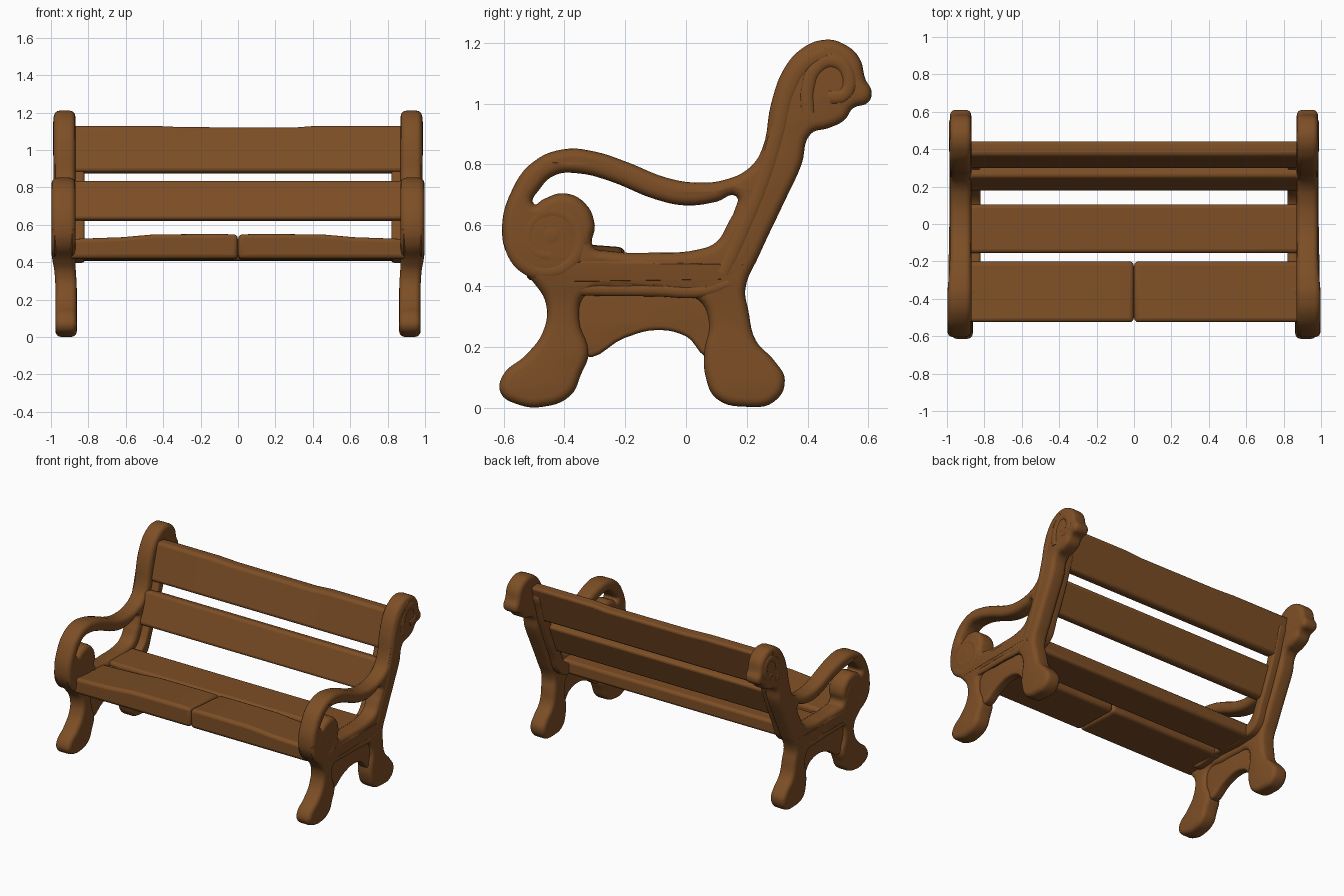
import bpy, bmesh, math

if "Cube" in bpy.data.objects:
    bpy.data.objects.remove(bpy.data.objects["Cube"])

wood = bpy.data.materials.new("brown_wood")
wood.diffuse_color = (0.205, 0.077, 0.019, 1)
wood.use_nodes = True
wood.node_tree.nodes["Principled BSDF"].inputs["Base Color"].default_value = wood.diffuse_color


def finish(ob, name, mirror=True, angle=40):
    """Name, colour, shade and mirror a part across x = 0."""
    ob.name = ob.data.name = name
    ob.data.materials.clear()
    ob.data.materials.append(wood)
    bpy.ops.object.select_all(action='DESELECT')
    ob.select_set(True)
    bpy.context.view_layer.objects.active = ob
    if mirror:
        ob.modifiers.new("Mirror", 'MIRROR')
    bpy.ops.object.shade_smooth_by_angle(angle=math.radians(angle))


def curve_part(name, loops, x, bevel, half=None, closed=True, shape=None):
    """Side-view (y, z) loops: a filled rounded plate, or a tube if half is None."""
    cu = bpy.data.curves.new(name, 'CURVE')
    cu.dimensions = '3D' if half is None else '2D'
    cu.resolution_u = 5
    cu.bevel_depth, cu.bevel_resolution = bevel, 3
    if half is None:
        cu.use_fill_caps = True
    else:
        cu.fill_mode = 'BOTH'
        cu.extrude, cu.offset = half - bevel, -bevel
    for pts in loops:
        sp = cu.splines.new('BEZIER')
        sp.bezier_points.add(len(pts) - 1)
        for bp, (y, z) in zip(sp.bezier_points, pts):
            bp.co = (y, z, 0)
            bp.handle_left_type = bp.handle_right_type = 'AUTO'
        sp.use_cyclic_u = closed
    ob = bpy.data.objects.new(name, cu)
    bpy.context.collection.objects.link(ob)
    bpy.ops.object.select_all(action='DESELECT')
    ob.select_set(True)
    bpy.context.view_layer.objects.active = ob
    bpy.ops.object.convert(target='MESH')
    ob = bpy.context.view_layer.objects.active
    bm = bmesh.new()
    bm.from_mesh(ob.data)
    bmesh.ops.remove_doubles(bm, verts=bm.verts, dist=0.0005)
    for v in bm.verts:
        y, z, d = v.co
        v.co = (x + (shape(y, z, d) if shape else d), y, z)
    bmesh.ops.recalc_face_normals(bm, faces=bm.faces)
    bm.to_mesh(ob.data)
    bm.free()
    finish(ob, name)


def slat(name, section, xs, lift=None, bevel=0.02, mirror=False):
    """Board lofted along x from a four-point (y, z) section."""
    bm = bmesh.new()
    rings = []
    for i, x in enumerate(xs):
        rings.append([bm.verts.new((x, y, z + (lift[i] if lift and k > 1 else 0)))
                      for k, (y, z) in enumerate(section)])
    for a, b in zip(rings, rings[1:]):
        for k in range(4):
            bm.faces.new((a[k], a[(k + 1) % 4], b[(k + 1) % 4], b[k]))
    bm.faces.new(rings[0])
    bm.faces.new(rings[-1])
    bmesh.ops.recalc_face_normals(bm, faces=bm.faces)
    me = bpy.data.meshes.new(name)
    bm.to_mesh(me)
    bm.free()
    ob = bpy.data.objects.new(name, me)
    bpy.context.collection.objects.link(ob)
    b = ob.modifiers.new("Bevel", 'BEVEL')
    b.width, b.segments, b.limit_method = bevel, 3, 'ANGLE'
    finish(ob, name, mirror)


# Side frame: legs, seat rail, back post and looping arm
outline = [
    (.2, .003), (.29, .02), (.325, .09), (.29, .155), (.23, .22), (.205, .32),
    (.195, .39), (.24, .5), (.32, .67), (.38, .8), (.41, .9), (.47, .92),
    (.52, .945), (.55, .985), (.6, 1.005), (.61, 1.04), (.59, 1.08), (.57, 1.15),
    (.52, 1.195), (.46, 1.21), (.38, 1.18), (.32, 1.11), (.28, 1.0), (.25, .85),
    (.21, .79), (.13, .75), (.04, .74), (-.06, .755), (-.2, .81), (-.3, .842),
    (-.4, .85), (-.5, .81), (-.57, .72), (-.605, .58), (-.58, .49), (-.5, .41),
    (-.46, .34), (-.47, .25), (-.53, .17), (-.6, .11), (-.61, .05), (-.55, .01),
    (-.47, .003), (-.38, .04), (-.345, .11), (-.32, .18), (-.35, .29), (-.33, .37),
    (-.2, .375), (-.05, .37), (.04, .355), (.075, .28), (.06, .185), (.065, .1),
    (.1, .03)]
arm_hole = [
    (.165, .695), (.1, .677), (0, .665), (-.1, .685), (-.25, .745), (-.35, .77),
    (-.43, .765), (-.48, .72), (-.5, .67), (-.47, .685), (-.4, .705), (-.33, .67),
    (-.3, .6), (-.305, .53), (-.25, .515), (-.1, .51), (.04, .52), (.1, .545),
    (.14, .61), (.16, .65)]


def ease(v, a, b):
    t = min(1, max(0, (v - a) / (b - a)))
    return t * t * (3 - 2 * t)


def frame_shape(y, z, d):
    arm = ease(-y, .15, .4) * ease(z, .34, .46)
    low = 1 - ease(z, .25, .42)
    return d * (1 + .12 * arm) + .006 * arm - .008 * low


curve_part("side_frame", [outline, arm_hole], .927, .03, .057, shape=frame_shape)

# Thin web between the legs
web = [(-.4, .3), (-.34, .17), (-.2, .23), (-.1, .255), (0, .235), (.08, .17),
       (.12, .3), (.08, .4), (-.15, .41), (-.38, .4)]
curve_part("leg_web", [web], .92, .015, .034)

# Inner bracket that carries the slats
bracket = [(-.44, .43), (-.2, .415), (.05, .405), (.17, .43), (.25, .58), (.33, .76),
           (.40, .96), (.42, 1.08), (.385, 1.09), (.34, .98), (.28, .8), (.2, .62),
           (.13, .5), (.05, .475), (-.2, .48), (-.44, .49)]
curve_part("slat_bracket", [bracket], .86, .015, .04)

# Scroll at the front of the arm: spiral ridge and rounded eye on both faces
spiral = []
for i in range(15):
    a = math.radians(170 + i * 33)
    r = .125 - .0048 * i
    spiral.append((-.448 + r * math.cos(a), .558 + r * math.sin(a)))
for side, x in (("outer", .981), ("inner", .886)):
    curve_part(side + "_scroll_ridge", [spiral], x, .03, closed=False,
               shape=lambda y, z, d: d * .55)
    bpy.ops.mesh.primitive_uv_sphere_add(segments=20, ring_count=10, radius=1,
                                         location=(0, 0, 0))
    eye = bpy.context.object
    for v in eye.data.vertices:
        v.co = (x + v.co.x * .017, -.445 + v.co.y * .055, .565 + v.co.z * .055)
    finish(eye, side + "_scroll_eye")

# Curled carving on the head of the back post, and the raised post edge
curl = [(.4, .97), (.4, 1.05), (.43, 1.12), (.49, 1.14), (.535, 1.09), (.52, 1.03), (.47, 1.02)]
edge = [(.12, .44), (.18, .57), (.25, .74), (.3, .9), (.335, 1.04), (.39, 1.13), (.46, 1.165)]
curve_part("head_curl", [curl], .977, .025, closed=False, shape=lambda y, z, d: d * .5)
curve_part("post_edge", [edge], .978, .027, closed=False, shape=lambda y, z, d: d * .35)

# Rounded lip along the bottom of the seat rail
lip = [(-.44, .395), (-.3, .39), (-.1, .388), (.06, .385), (.14, .41)]
curve_part("rail_lip", [lip], .973, .022, closed=False, shape=lambda y, z, d: d * .6)

# Front seat board in two worn halves
slat("front_seat_board", [(-.525, .418), (-.2, .41), (-.2, .5), (-.525, .525)],
     [.001, .12, .45, .62, .9], [.025, .027, .025, .01, 0], .022, True)
# Rear seat board
slat("rear_seat_board", [(-.155, .41), (.105, .405), (.105, .5), (-.155, .5)], [-.9, .9])
# Lower and upper back boards, leaning backwards
slat("lower_back_board", [(.172, .63), (.24, .615), (.325, .82), (.25, .838)], [-.9, .9])
slat("upper_back_board", [(.295, .885), (.37, .87), (.446, 1.125), (.365, 1.13)],
     [-.9, -.45, -.3, .3, .42, .9], [0, 0, -.007, -.009, 0, 0])
